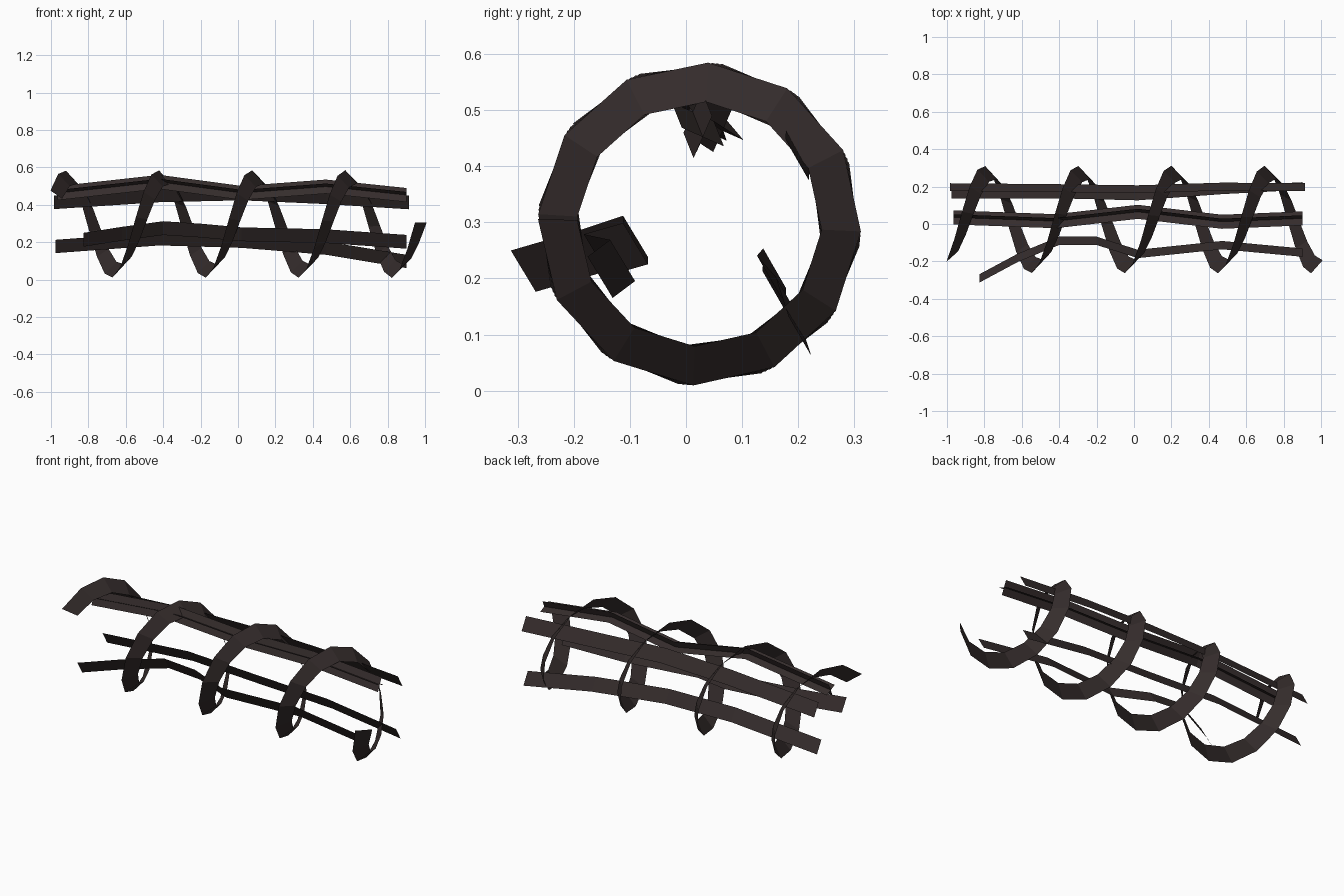
import bpy, math

if "Cube" in bpy.data.objects:
    bpy.data.objects.remove(bpy.data.objects["Cube"])

mat = bpy.data.materials.new("dark_brown")
mat.diffuse_color = (0.036, 0.026, 0.0255, 1)
mat.use_nodes = True
mat.node_tree.nodes["Principled BSDF"].inputs["Base Color"].default_value = mat.diffuse_color


def make_mesh(name, verts, faces):
    me = bpy.data.meshes.new(name)
    me.from_pydata(verts, [], faces)
    me.materials.append(mat)
    ob = bpy.data.objects.new(name, me)
    bpy.context.collection.objects.link(ob)
    return ob


def ribbon(name, pairs):
    """Flat strip running through pairs of edge points."""
    verts = [p for pair in pairs for p in pair]
    faces = [(2 * i, 2 * i + 1, 2 * i + 3, 2 * i + 2) for i in range(len(pairs) - 1)]
    return make_mesh(name, verts, faces)


def strand(name, path, dy, dz, half):
    """Ribbon along a path, its width lying in the direction (dy, dz)."""
    k = half / math.hypot(dy, dz)
    ribbon(name, [((x, y + dy * k, z + dz * k), (x, y - dy * k, z - dz * k))
                  for x, y, z in path])


# Spiral ribbon: outer edge leads on the left, inner edge on the right
CY, CZ, OUTER, INNER, HALF_X = 0.024, 0.297, 0.288, 0.218, 0.031
START, END, PITCH, STEPS = -0.9, 2 * math.pi * 3.755, 0.5, 47
pairs = []
for i in range(STEPS + 1):
    a = START + (END - START) * i / STEPS
    x = -0.9 + PITCH * a / (2 * math.pi)
    s, c = math.sin(a), math.cos(a)
    pairs.append(((x - HALF_X, CY + OUTER * s, CZ + OUTER * c),
                  (x + HALF_X, CY + INNER * s, CZ + INNER * c)))
ribbon("spiral_vine", pairs)

# Top strand: two crossed ribbons
top = [(-0.965, 0.035, 0.462), (-0.42, 0.015, 0.522), (0.02, 0.065, 0.463),
       (0.47, 0.012, 0.497), (0.9, 0.03, 0.452)]
strand("top_strand_upright", top, 0.4, 0.91, 0.041)
strand("top_strand_flat", top, 0.91, -0.4, 0.041)

# Single flat strands
strand("upper_back_strand",
       [(-0.985, 0.197, 0.413), (-0.42, 0.192, 0.450), (0.02, 0.186, 0.460),
        (0.47, 0.2, 0.44), (0.915, 0.198, 0.412)], -0.5, 0.87, 0.042)
strand("lower_back_strand",
       [(-0.975, 0.157, 0.177), (-0.42, 0.158, 0.218), (0.02, 0.147, 0.205),
        (0.47, 0.18, 0.168), (0.9, 0.203, 0.097)], -0.5, 0.87, 0.041)
strand("front_strand",
       [(-0.825, -0.29, 0.213), (-0.62, -0.18, 0.245), (-0.4, -0.09, 0.275),
        (-0.2, -0.09, 0.262), (0.02, -0.16, 0.242), (0.47, -0.113, 0.232),
        (0.9, -0.153, 0.202)], -0.52, 0.86, 0.043)
